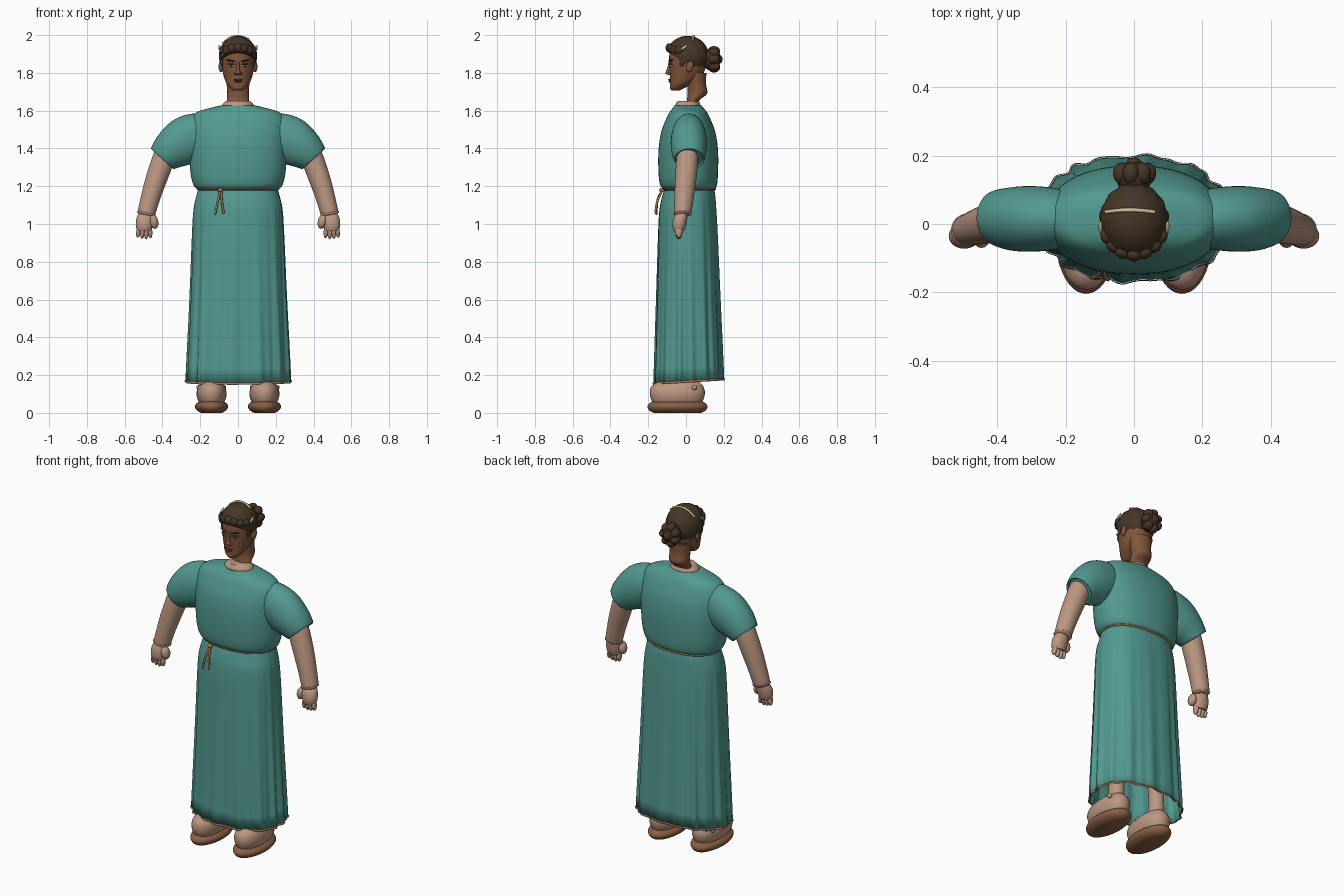
import bpy, bmesh, math
from mathutils import Vector, Matrix

if "Cube" in bpy.data.objects:
    bpy.data.objects.remove(bpy.data.objects["Cube"])


def material(name, rgb):
    m = bpy.data.materials.new(name)
    m.use_nodes = True
    m.diffuse_color = (*rgb, 1)
    m.node_tree.nodes["Principled BSDF"].inputs["Base Color"].default_value = (*rgb, 1)
    return m


TEAL = material("teal cloth", (0.085, 0.32, 0.28))
SKIN = material("light skin", (0.50, 0.31, 0.22))
FACE = material("brown skin", (0.22, 0.095, 0.045))
HAIR = material("dark hair", (0.06, 0.036, 0.02))
SOLE = material("sole leather", (0.25, 0.115, 0.055))
CORD = material("tan cord", (0.38, 0.20, 0.09))
PIN = material("cream pin", (0.68, 0.54, 0.32))
LIPS = material("lip brown", (0.17, 0.05, 0.03))
WHITE = material("eye white", (0.55, 0.48, 0.42))


def finish(name, bm, mat, angle=50):
    bmesh.ops.recalc_face_normals(bm, faces=bm.faces)
    me = bpy.data.meshes.new(name)
    bm.to_mesh(me)
    bm.free()
    ob = bpy.data.objects.new(name, me)
    bpy.context.scene.collection.objects.link(ob)
    me.materials.append(mat)
    bpy.ops.object.select_all(action="DESELECT")
    bpy.context.view_layer.objects.active = ob
    ob.select_set(True)
    bpy.ops.object.shade_smooth_by_angle(angle=math.radians(angle))
    return ob


def spline(rows, steps=4):
    """Catmull-Rom through rows of numbers."""
    out = []
    for i in range(len(rows) - 1):
        a, b, c, d = (rows[max(i - 1, 0)], rows[i], rows[i + 1], rows[min(i + 2, len(rows) - 1)])
        for k in range(steps):
            t = k / steps
            out.append([q + 0.5 * t * (r - p + t * (2 * p - 5 * q + 4 * r - s + t * (3 * (q - r) + s - p)))
                        for p, q, r, s in zip(a, b, c, d)])
    return out + [list(rows[-1])]


def loft(name, rings, mat, side=1, n=32, power=1.0, caps=True, warp=None):
    """Skin of oval rings: x, y, z, radius x, radius y, tilt in degrees."""
    bm = bmesh.new()
    loops = []
    for x, y, z, rx, ry, tilt in spline([(*r, 0)[:6] for r in rings]):
        u = Vector((math.cos(math.radians(tilt)), 0, math.sin(math.radians(tilt))))
        loop = []
        for i in range(n):
            a = math.tau * i / n
            c, s = (math.copysign(abs(f) ** power, f) for f in (math.cos(a), math.sin(a)))
            k = warp(a, z) if warp else 1
            p = Vector((x, y, z)) + u * (c * rx * k) + Vector((0, s * ry * k, 0))
            if warp:
                p.z += 0.06 * (p.y - 0.01) * (1.2 - z)
            p.x *= side
            loop.append(bm.verts.new(p))
        loops.append(loop)
    for lo, hi in zip(loops, loops[1:]):
        for i in range(n):
            j = (i + 1) % n
            bm.faces.new((lo[i], lo[j], hi[j], hi[i]))
    if caps:
        bm.faces.new(loops[0])
        bm.faces.new(loops[-1])
    return finish(name, bm, mat)


def blob(name, loc, size, mat, turn=(0, 0, 0), detail=16):
    bm = bmesh.new()
    rot = Matrix.LocRotScale(Vector(loc), None, None)
    for angle, axis in zip(turn, "XYZ"):
        rot = rot @ Matrix.Rotation(math.radians(angle), 4, axis)
    bmesh.ops.create_uvsphere(bm, u_segments=detail, v_segments=detail // 2 + 2, radius=1,
                              matrix=rot @ Matrix.Diagonal((*size, 1)))
    return finish(name, bm, mat)


def cord(name, points, radius, mat):
    cu = bpy.data.curves.new(name, "CURVE")
    cu.dimensions = "3D"
    cu.bevel_depth, cu.bevel_resolution, cu.use_fill_caps = radius, 2, True
    sp = cu.splines.new("POLY")
    pts = spline(points)
    sp.points.add(len(pts) - 1)
    for p, co in zip(sp.points, pts):
        p.co = (*co, 1)
    cu.materials.append(mat)
    ob = bpy.data.objects.new(name, cu)
    bpy.context.scene.collection.objects.link(ob)


# Skirt with folds that deepen towards the hem
def folds(a, z):
    depth = 0.04 * min(1, max(0, (1.2 - z) * 1.1))
    wave = math.sin(15 * a + 1.5 * math.sin(3 * a)) + 0.5 * math.sin(26 * a + 1)
    return 1 + depth * wave * 0.6


skirt = loft("skirt", [(0, .015, .165, .275, .182), (0, .012, .6, .256, .168), (0, .01, .95, .243, .157),
                       (0, .01, 1.08, .235, .15), (0, .015, 1.15, .22, .14), (0, .018, 1.19, .208, .13)],
             TEAL, n=192, power=.88, caps=False, warp=folds)
shell = skirt.modifiers.new("thickness", "SOLIDIFY")
shell.thickness, shell.offset = .006, -1
loft("hem_trim", [(0, .015, .160, .276, .183), (0, .015, .166, .279, .186), (0, .015, .172, .276, .183)],
     CORD, n=192, power=.88, caps=False, warp=folds)

# Bodice, belt and belt ends
loft("bodice", [(0, .018, 1.18, .205, .125), (0, .014, 1.20, .232, .148), (0, .012, 1.26, .25, .157),
                (0, .012, 1.38, .26, .158), (0, .012, 1.48, .262, .145), (0, .012, 1.55, .252, .12),
                (0, .012, 1.59, .222, .1), (0, .012, 1.61, .165, .085), (0, .01, 1.628, .09, .072)],
     TEAL, n=64, power=.9)
loft("belt", [(0, .018, 1.176, .207, .13), (0, .018, 1.184, .219, .142), (0, .018, 1.192, .207, .13)],
     CORD, n=64, power=.88, caps=False)
cord("belt_end_outer", [(-.095, -.125, 1.18), (-.105, -.15, 1.13), (-.122, -.157, 1.05)], .006, CORD)
cord("belt_end_inner", [(-.09, -.125, 1.18), (-.085, -.152, 1.12), (-.076, -.162, 1.055)], .006, CORD)
blob("belt_knot", (-.093, -.13, 1.18), (.014, .012, .012), CORD)

# Neck and head
loft("neck_base", [(0, .01, 1.58, .09, .068), (0, .01, 1.63, .084, .066), (0, .012, 1.652, .062, .055)], SKIN)
loft("neck", [(0, .035, 1.62, .06, .035), (0, .038, 1.655, .058, .033), (0, .06, 1.69, .058, .052),
              (0, .056, 1.74, .06, .05), (0, .05, 1.8, .066, .058)], FACE)
loft("head", [(0, -.055, 1.706, .024, .02), (0, -.045, 1.72, .041, .038), (0, -.028, 1.74, .058, .056),
              (0, -.008, 1.765, .07, .076), (0, .004, 1.80, .08, .09), (0, .01, 1.85, .088, .098),
              (0, .01, 1.90, .088, .098), (0, .01, 1.95, .076, .085), (0, .01, 1.98, .045, .05)], FACE)
loft("nose", [(0, -.088, 1.79, .013, .008), (0, -.092, 1.796, .018, .017), (0, -.089, 1.806, .012, .018),
              (0, -.087, 1.83, .008, .011), (0, -.086, 1.86, .008, .006)], FACE, n=16)
blob("upper_lip", (0, -.086, 1.764, ), (.024, .009, .005), LIPS)
blob("lower_lip", (0, -.083, 1.755), (.019, .009, .006), LIPS)
blob("chin", (0, -.066, 1.722), (.026, .02, .016), FACE)

# Hair: crown cut along a sloping hairline, wavy front locks and a coiled bun
bm = bmesh.new()
bmesh.ops.create_uvsphere(bm, u_segments=48, v_segments=32, radius=1)
for v in bm.verts:
    a = math.atan2(v.co.y, v.co.x)
    k = 1 + .018 * math.sin(14 * a + 5 * v.co.z)
    v.co = Vector((v.co.x * .1 * k, v.co.y * .112 * k + .008, 1.888 + v.co.z * .108))
cut = bmesh.ops.bisect_plane(bm, geom=bm.verts[:] + bm.edges[:] + bm.faces[:], plane_co=(0, -.1, 1.912),
                             plane_no=(0, -.5, -.87), clear_outer=True)
bmesh.ops.holes_fill(bm, edges=[e for e in bm.edges if e.is_boundary])
finish("hair_crown", bm, HAIR)
for i in range(7):
    a = math.radians(-66 + 22 * i)
    blob(f"front_lock_{i + 1}", (.085 * math.sin(a), -.088 * math.cos(a), 1.925 + .008 * math.cos(3 * a)),
         (.024, .02, .024), HAIR, (0, 25 * math.sin(a), math.degrees(a)))
blob("bun_core", (0, .135, 1.872), (.052, .05, .06), HAIR)
for i in range(7):
    a = math.tau * i / 7
    blob(f"bun_coil_{i + 1}", (.04 * math.cos(a), .148, 1.872 + .046 * math.sin(a)),
         (.025, .032, .025), HAIR)
blob("bun_centre", (0, .174, 1.872), (.024, .02, .024), HAIR)
cord("hair_pin", [(-.083, .035, 1.955), (-.04, .04, 1.987), (.01, .04, 1.993), (.06, .035, 1.976)], .006, PIN)

for s, label in ((1, "left"), (-1, "right")):
    # Face features
    blob(label + "_eye", (s * .037, -.079, 1.838), (.017, .007, .007), WHITE, (0, 0, s * 20))
    blob(label + "_iris", (s * .036, -.084, 1.838), (.007, .004, .007), HAIR)
    blob(label + "_eyelid", (s * .037, -.081, 1.846), (.02, .008, .004), HAIR, (0, 0, s * 20))
    blob(label + "_brow", (s * .039, -.081, 1.865), (.025, .008, .005), HAIR, (0, -s * 10, s * 20))
    blob(label + "_nostril", (s * .013, -.088, 1.797), (.009, .011, .008), FACE)
    blob(label + "_ear", (s * .09, .02, 1.835), (.012, .019, .032), FACE, (-12, 0, -s * 15))
    blob(label + "_sideburn", (s * .083, -.018, 1.868), (.01, .016, .035), HAIR, (-10, 0, 0))
    blob(label + "_pin_leaf", (s * .098, -.01, 1.935), (.006, .022, .007), PIN, (35, 0, 0))

    # Sleeve and arm
    loft(label + "_sleeve", [(.20, .015, 1.465, .115, .085, 90), (.245, .015, 1.455, .128, .092, 85),
                             (.305, .015, 1.43, .124, .096, 70), (.36, .015, 1.39, .104, .092, 57),
                             (.40, .018, 1.347, .082, .08, 43), (.395, .018, 1.352, .07, .07, 43)],
         TEAL, s, n=40)
    loft(label + "_arm", [(.375, .01, 1.40, .055, .055, 25), (.40, .006, 1.33, .059, .058, 20),
                          (.435, -.002, 1.23, .056, .056, 16), (.463, -.01, 1.14, .051, .051, 14),
                          (.484, -.017, 1.06, .047, .046, 10), (.486, -.018, 1.048, .04, .04, 10)], SKIN, s)
    blob(label + "_cuff", (s * .485, -.018, 1.055), (.051, .049, .013), SKIN, (0, s * -12, 0), 24)

    # Hand with short fingers
    loft(label + "_palm", [(.487, -.02, 1.06, .036, .03), (.492, -.03, 1.03, .046, .037),
                           (.496, -.036, .99, .045, .036), (.496, -.038, .962, .036, .027)], SKIN, s)
    for i in range(4):
        blob(f"{label}_finger_{i + 1}", (s * (.466 + .02 * i), -.038, .953 + .006 * abs(i - 1.3)),
             (.0125, .019, .036), SKIN, (0, s * (6 - 5 * i), 0), 12)
    blob(label + "_thumb", (s * .446, -.042, 1.012), (.024, .028, .038), SKIN, (0, s * 12, 0))

    # Leg, rounded foot, strap knobs and sole
    loft(label + "_leg", [(.14, .02, .13, .045, .045), (.138, .02, .3, .042, .045), (.125, .015, .6, .06, .065),
                          (.11, .015, .9, .075, .08)], SKIN, s)
    loft(label + "_foot", [(.14, -.046, .045, .06, .125), (.14, -.046, .075, .075, .14),
                           (.14, -.046, .108, .079, .146), (.14, -.046, .14, .07, .137),
                           (.14, -.04, .163, .05, .11), (.14, -.03, .169, .03, .07)], SKIN, s, power=.9)
    blob(label + "_foot_knob_outer", (s * .208, .045, .135), (.012, .014, .014), SKIN)
    blob(label + "_foot_knob_inner", (s * .075, -.06, .135), (.012, .014, .014), SKIN)
    loft(label + "_sole", [(.14, -.045, 0, .055, .125), (.14, -.045, .012, .076, .148),
                           (.14, -.045, .032, .088, .159), (.14, -.045, .05, .08, .15),
                           (.14, -.045, .062, .06, .13)], SOLE, s, n=40)
